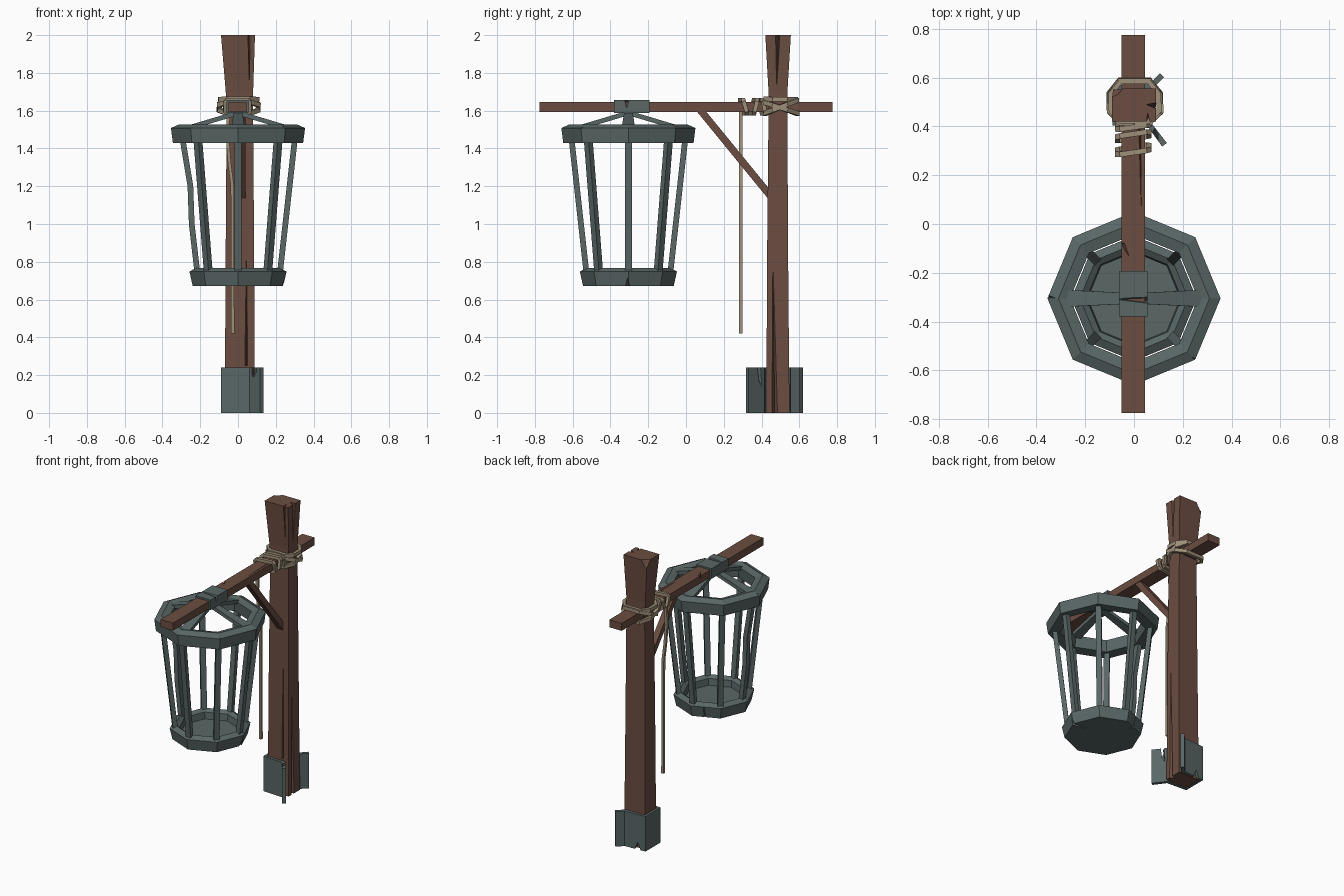
import bpy, bmesh, math
from mathutils import Vector as V


def material(name, rgb):
    m = bpy.data.materials.new(name)
    m.diffuse_color = (*rgb, 1)
    return m


WOOD = material("brown_wood", (0.145, 0.074, 0.052))
IRON = material("grey_iron", (0.100, 0.135, 0.133))
ROPE = material("tan_rope", (0.34, 0.275, 0.19))
CY = -0.305  # cage centre in y


def finish(bm, name, mat):
    bmesh.ops.recalc_face_normals(bm, faces=bm.faces)
    me = bpy.data.meshes.new(name)
    bm.to_mesh(me)
    bm.free()
    me.materials.append(mat)
    ob = bpy.data.objects.new(name, me)
    bpy.context.collection.objects.link(ob)
    return ob


def skin(rings, name, mat, closed=False):
    """Bridge equal-length loops of points; cap the ends unless closed."""
    bm = bmesh.new()
    rs = [[bm.verts.new(p) for p in r] for r in rings]
    n = len(rs[0])
    pairs = list(zip(rs, rs[1:])) + ([(rs[-1], rs[0])] if closed else [])
    for a, b in pairs:
        for i in range(n):
            j = (i + 1) % n
            bm.faces.new((a[i], a[j], b[j], b[i]))
    if not closed:
        bm.faces.new(rs[0])
        bm.faces.new(rs[-1])
    return finish(bm, name, mat)


def sweep(path, ref, w, t, name, mat, closed=False, w_end=None):
    """Rectangular section swept on a path; t is measured along ref."""
    pts, rings = [V(p) for p in path], []
    n = len(pts)
    for i, p in enumerate(pts):
        a = pts[i - 1] if (closed or i) else p
        b = pts[(i + 1) % n] if (closed or i < n - 1) else p
        d = (b - a).normalized()
        side = d.cross(V(ref)).normalized()
        up = side.cross(d)
        ww = w + ((w_end or w) - w) * i / max(1, n - 1)
        rings.append([p + side * sx * ww / 2 + up * sy * t / 2
                      for sx, sy in ((-1, -1), (1, -1), (1, 1), (-1, 1))])
    return skin(rings, name, mat, closed)


def lathe(profile, name, closed_profile):
    """Eight-sided turned part around the cage axis."""
    rings = []
    for k in range(8):
        a = k * math.pi / 4
        rings.append([V((r * math.cos(a), CY + r * math.sin(a), z)) for r, z in profile])
    if closed_profile:
        return skin(rings, name, IRON, True)
    return skin([list(r) for r in zip(*rings)], name, IRON)


def cut(ob, points):
    """Carve a convex wedge (crack or chip) out of an object."""
    bm = bmesh.new()
    for p in points:
        bm.verts.new(p)
    bmesh.ops.convex_hull(bm, input=bm.verts)
    c = finish(bm, "crack_cutter", ob.data.materials[0])
    c.hide_render = True
    m = ob.modifiers.new("crack", 'BOOLEAN')
    m.operation, m.solver, m.object = 'DIFFERENCE', 'EXACT', c
    bpy.context.view_layer.update()
    dg = bpy.context.evaluated_depsgraph_get()
    me = bpy.data.meshes.new_from_object(ob.evaluated_get(dg))
    ob.modifiers.clear()
    ob.data = me
    bpy.data.objects.remove(c)


# post: waisted timber with a flared top and splits
def section(x0, x1, y0, y1, z):
    return [V((x0, y0, z)), V((x1, y0, z)), V((x1, y1, z)), V((x0, y1, z))]


post = skin([section(-0.07, 0.09, 0.425, 0.548, 0), section(-0.065, 0.085, 0.43, 0.54, 0.9),
             section(-0.06, 0.08, 0.437, 0.537, 1.6), section(-0.065, 0.08, 0.437, 0.537, 1.7),
             section(-0.09, 0.09, 0.42, 0.555, 2.0)], "post", WOOD)
cut(post, [(0.05, 0.40, 2.02), (0.068, 0.40, 2.02), (0.055, 0.46, 2.02), (0.062, 0.43, 1.66)])
cut(post, [(0.10, 0.47, 2.02), (0.10, 0.50, 2.02), (0.05, 0.49, 2.02), (0.08, 0.48, 1.72)])
cut(post, [(0.03, 0.41, 0.25), (0.055, 0.41, 0.25), (0.045, 0.45, 0.25), (0.045, 0.43, 0.9)])
cut(post, [(0.10, 0.45, -0.02), (0.10, 0.49, -0.02), (0.06, 0.47, -0.02), (0.085, 0.46, 0.8)])
cut(post, [(-0.10, 0.57, 2.03), (-0.10, 0.51, 2.01), (-0.03, 0.57, 2.01), (-0.08, 0.56, 1.93),
           (-0.06, 0.53, 2.01)])

# beam carrying the cage, with a split in its top
beam = sweep([(-0.003, -0.775, 1.62), (-0.003, 0.775, 1.62)], (0, 0, 1), 0.095, 0.052, "beam", WOOD)
cut(beam, [(-0.055, -0.07, 1.66), (-0.03, -0.07, 1.66), (-0.055, -0.09, 1.62), (0.0, -0.16, 1.66)])
cut(beam, [(0.015, 0.4, 1.66), (0.03, 0.4, 1.66), (0.025, 0.4, 1.63), (0.03, 0.05, 1.645)])

# diagonal brace
sweep([(0.02, 0.07, 1.61), (0.02, 0.45, 1.145)], (1, 0, 0), 0.038, 0.042, "brace", WOOD)

# cage rims
top_rim = lathe([(0.27, 1.435), (0.345, 1.43), (0.355, 1.508), (0.31, 1.528), (0.262, 1.515)],
                "cage_top_rim", True)
cut(top_rim, [(-0.37, CY - 0.005, 1.54), (-0.37, CY + 0.03, 1.54), (-0.37, CY + 0.01, 1.46),
              (-0.31, CY, 1.54)])
cut(top_rim, [(0.25, -0.58, 1.54), (0.28, -0.55, 1.54), (0.27, -0.57, 1.47), (0.22, -0.53, 1.54)])
base = lathe([(0.24, 0.672), (0.257, 0.748), (0.222, 0.768), (0.195, 0.75), (0.19, 0.705)],
             "cage_base", False)
cut(base, [(-0.10, -0.03, 0.66), (-0.075, -0.03, 0.66), (-0.09, -0.03, 0.79),
           (-0.07, -0.15, 0.66), (-0.075, -0.1, 0.74)])
cut(base, [(0.26, -0.33, 0.66), (0.26, -0.295, 0.66), (0.26, -0.31, 0.72), (0.1, -0.3, 0.66)])

# eight cage bars, the left one bent
for k in range(8):
    a = k * math.pi / 4
    d = V((math.cos(a), math.sin(a), 0))
    prof = [(0.222, 0.74), (0.302, 1.46)]
    if k == 4:
        prof = [(0.215, 0.74), (0.245, 1.0), (0.252, 1.2), (0.295, 1.46)]
    sweep([d * r + V((0, CY, z)) for r, z in prof], d, 0.036, 0.03, "cage_bar_%d" % k, IRON)

# four hanger straps rising to the beam
for k in range(4):
    d = V((math.cos(k * math.pi / 2), math.sin(k * math.pi / 2), 0))
    sweep([d * r + V((0, CY, z)) for r, z in ((0.285, 1.503), (0.0, 1.588))], (0, 0, 1),
          0.07, 0.024, "hanger_strap_%d" % k, IRON, w_end=0.042)

# clamp around the beam with a notch
clamp = sweep([(-0.003, -0.38, 1.622), (-0.003, -0.192, 1.622)], (0, 0, 1), 0.115, 0.07, "beam_clamp", IRON)
cut(clamp, [(0.07, -0.33, 1.67), (0.07, -0.295, 1.67), (0.07, -0.315, 1.61), (-0.065, -0.31, 1.655),
            (-0.065, -0.3, 1.67), (-0.065, -0.31, 1.67)])

# bent iron plate wrapped around the post foot, open on the right
plan = [(0.125, 0.325), (0.065, 0.405), (-0.08, 0.412), (-0.08, 0.56), (0.07, 0.565), (0.115, 0.61)]
plate = sweep([(x, y, 0.12) for x, y in plan], (0, 0, 1), 0.024, 0.242, "foot_plate", IRON)
cut(plate, [(0.07, 0.36, 0.26), (0.10, 0.42, 0.26), (0.10, 0.33, 0.26), (0.08, 0.40, 0.13),
            (0.09, 0.37, 0.13)])
cut(plate, [(-0.06, 0.52, -0.02), (0.0, 0.52, -0.02), (-0.06, 0.60, -0.02), (0.0, 0.60, -0.02),
            (-0.03, 0.52, 0.05), (-0.03, 0.60, 0.05)])


# rope loops round the post: (front height, back height, scale)
loop = [(-0.06, 0.415), (0.065, 0.415), (0.11, 0.46), (0.108, 0.535), (0.065, 0.59),
        (-0.06, 0.59), (-0.102, 0.535), (-0.1, 0.46)]
for i, (zf, zb, s) in enumerate(((1.662, 1.66, 0.93), (1.645, 1.585, 1.0), (1.585, 1.655, 0.97))):
    sweep([(x * s, 0.5 + (y - 0.5) * s, zf + (zb - zf) * (y - 0.415) / 0.175) for x, y in loop],
          (0, 0, 1), 0.022, 0.024, "post_rope_%d" % i, ROPE, True)

# rope loops round the beam: (y position, slant)
wrap = [(-0.058, 1.585), (0.052, 1.585), (0.062, 1.595), (0.062, 1.648), (0.052, 1.658),
        (-0.058, 1.658), (-0.068, 1.648), (-0.068, 1.595)]
for i, (y, sl) in enumerate(((0.305, 0.3), (0.36, -0.25), (0.405, 0.2))):
    sweep([(x, y + x * 0.15 + (z - 1.62) * -sl, z) for x, z in wrap],
          (0, 1, 0), 0.02, 0.022, "beam_rope_%d" % i, ROPE, True)

# loose hanging rope end
sweep([(-0.05, 0.29, 1.62), (-0.055, 0.29, 1.45), (-0.045, 0.29, 1.32), (-0.03, 0.29, 1.2),
       (-0.028, 0.29, 0.42)], (0, 1, 0), 0.017, 0.017, "hanging_rope", ROPE)
